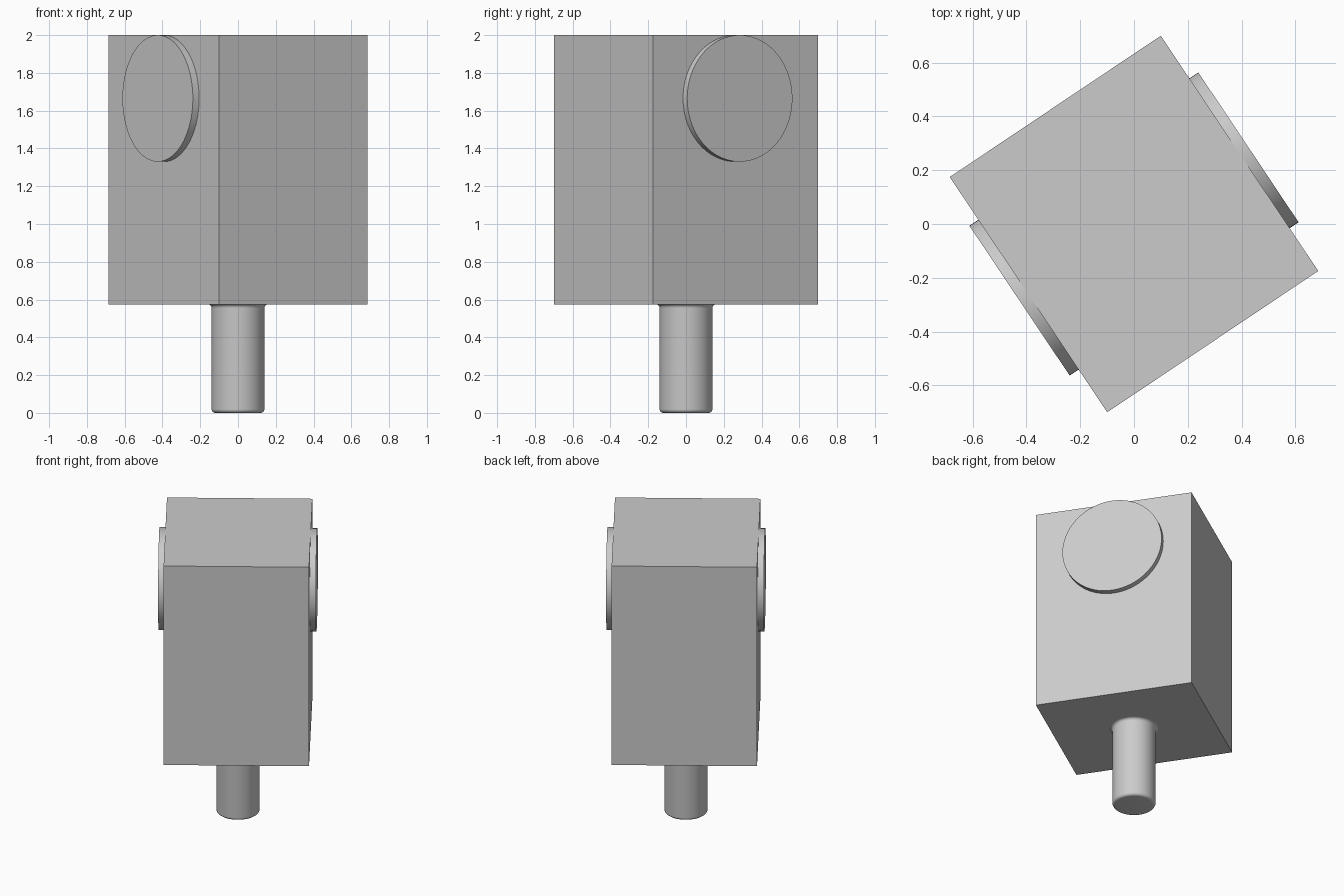
import bpy, bmesh, math
from mathutils import Matrix

cube = bpy.data.objects.get("Cube")
if cube:
    bpy.data.objects.remove(cube, do_unlink=True)

grey = bpy.data.materials.new("plain grey")
GREY = (0.6, 0.6, 0.6, 1)
grey.diffuse_color = GREY
grey.use_nodes = True
grey.node_tree.nodes["Principled BSDF"].inputs["Base Color"].default_value = GREY

TURN = Matrix.Rotation(math.radians(33.8), 4, "Z")
HALF_W, HALF_D = 0.472, 0.526
BODY_BOTTOM, TOP = 0.575, 2.0


def add_object(name, bm, smooth=False):
    bmesh.ops.recalc_face_normals(bm, faces=bm.faces)
    mesh = bpy.data.meshes.new(name)
    bm.to_mesh(mesh)
    bm.free()
    mesh.materials.append(grey)
    obj = bpy.data.objects.new(name, mesh)
    bpy.context.collection.objects.link(obj)
    if smooth:
        bpy.ops.object.select_all(action="DESELECT")
        obj.select_set(True)
        bpy.context.view_layer.objects.active = obj
        bpy.ops.object.shade_smooth_by_angle(angle=math.radians(35))
    return obj


# Body: upright box turned about the vertical axis
bm = bmesh.new()
height = TOP - BODY_BOTTOM
bmesh.ops.create_cube(bm, size=1, matrix=TURN
                      @ Matrix.Translation((0, 0, BODY_BOTTOM + height / 2))
                      @ Matrix.Diagonal((2 * HALF_W, 2 * HALF_D, height, 1)))
add_object("body", bm)

# Round discs on two opposite sides, flush with the top
RADIUS, THICK = 0.335, 0.04
for name, side in (("left_disc", 1), ("right_disc", -1)):
    bm = bmesh.new()
    bmesh.ops.create_cone(bm, cap_ends=True, segments=96, radius1=RADIUS,
                          radius2=RADIUS, depth=THICK, matrix=TURN
                          @ Matrix.Translation((side * (HALF_W + THICK / 2), 0, TOP - RADIUS))
                          @ Matrix.Rotation(math.pi / 2, 4, "Y"))
    add_object(name, bm, smooth=True)

# Stem: turned profile with a rounded foot and a hollow fillet under the body
R, ROUND = 0.14, 0.02
arc = [math.radians(a) for a in range(0, 91, 15)]
profile = [(0, 0)]
profile += [(R - ROUND + ROUND * math.sin(a), ROUND - ROUND * math.cos(a)) for a in arc]
profile += [(R + ROUND - ROUND * math.cos(a), BODY_BOTTOM - ROUND + ROUND * math.sin(a))
            for a in arc]
bm = bmesh.new()
verts = [bm.verts.new((r, 0, z)) for r, z in profile]
edges = [bm.edges.new(pair) for pair in zip(verts, verts[1:])]
bmesh.ops.spin(bm, geom=verts + edges, cent=(0, 0, 0), axis=(0, 0, 1),
               angle=math.tau, steps=64, use_merge=True)
bmesh.ops.remove_doubles(bm, verts=bm.verts, dist=0.0001)
add_object("stem", bm, smooth=True)
